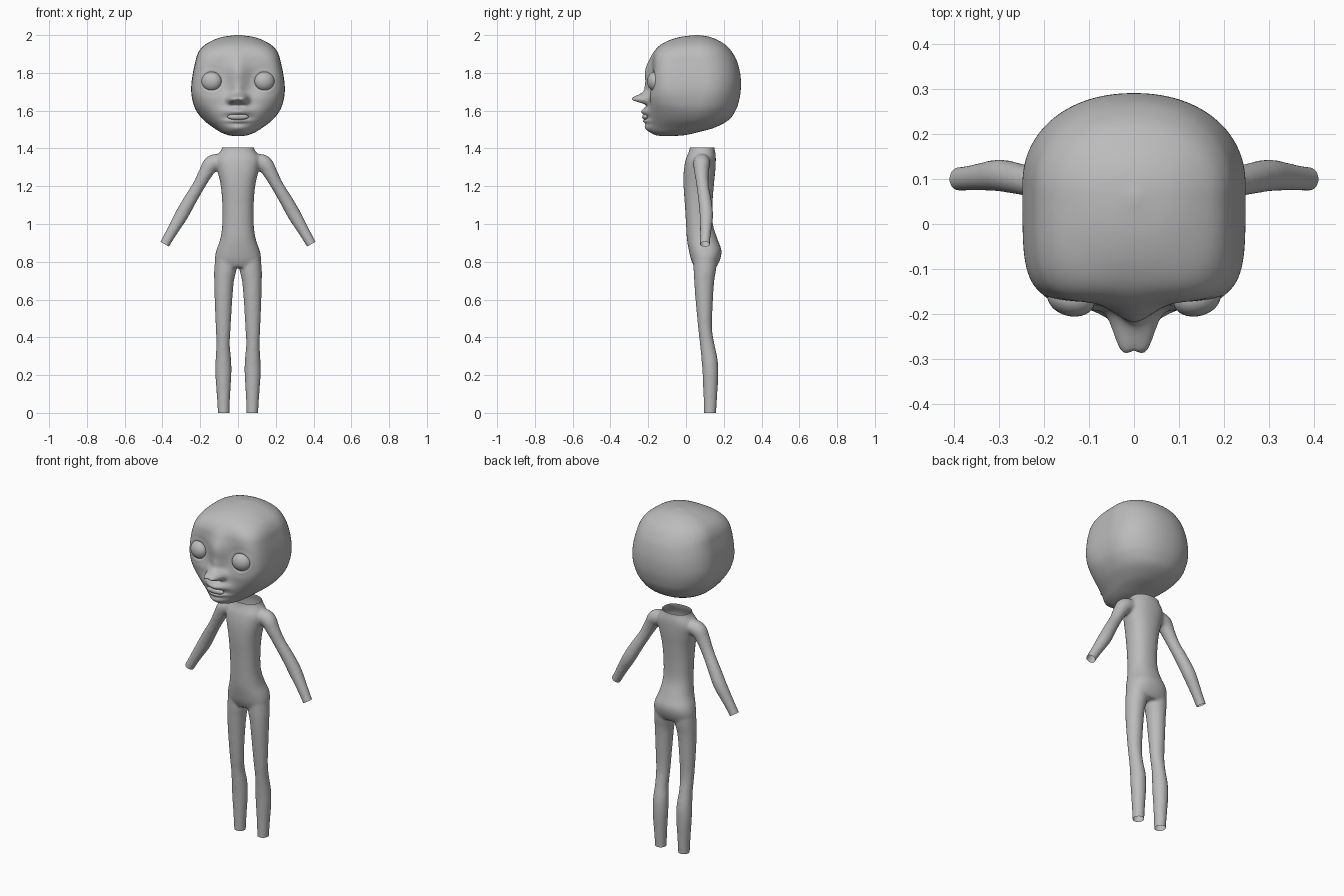
import bpy, bmesh
from math import sin, cos, pi, exp, hypot
from mathutils import Vector

cube = bpy.data.objects.get("Cube")
if cube:
    bpy.data.objects.remove(cube)

clay = bpy.data.materials.new("clay_grey")
clay.use_nodes = True
clay.diffuse_color = (0.5, 0.5, 0.5, 1)
clay.node_tree.nodes["Principled BSDF"].inputs["Base Color"].default_value = (0.5, 0.5, 0.5, 1)


def make_object(name, bm):
    bmesh.ops.recalc_face_normals(bm, faces=bm.faces)
    for f in bm.faces:
        f.smooth = True
    mesh = bpy.data.meshes.new(name)
    bm.to_mesh(mesh)
    bm.free()
    mesh.materials.append(clay)
    ob = bpy.data.objects.new(name, mesh)
    bpy.context.collection.objects.link(ob)
    return ob


def resample(rows, steps):
    """Smooth curve through the rows of a section table."""
    out = []
    for i in range(len(rows) - 1):
        a, b, c, d = (rows[min(max(i + k, 0), len(rows) - 1)] for k in (-1, 0, 1, 2))
        for s in range(steps):
            t = s / steps
            out.append([q + 0.5 * t * (r - p + t * (2*p - 5*q + 4*r - e + t * (3*(q - r) + e - p)))
                        for p, q, r, e in zip(a, b, c, d)])
    out.append(list(rows[-1]))
    return out


def loft(bm, rings):
    """Skin closed rings of points and cap both ends."""
    loops = [[bm.verts.new(p) for p in ring] for ring in rings]
    n = len(loops[0])
    for lo, hi in zip(loops, loops[1:]):
        for i in range(n):
            j = (i + 1) % n
            bm.faces.new((lo[i], lo[j], hi[j], hi[i]))
    bm.faces.new(loops[0][::-1])
    bm.faces.new(loops[-1])


def oval(cx, cy, z, rx, ry_front, ry_back, n_front=2, n_back=2, count=32):
    """Horizontal superellipse with its own front and back."""
    pts = []
    for i in range(count):
        t = 2 * pi * i / count
        c, s = cos(t), sin(t)
        n, ry = (n_front, ry_front) if s < 0 else (n_back, ry_back)
        r = (abs(c) ** n + abs(s) ** n) ** (-1 / n)
        pts.append(Vector((cx + rx * r * c, cy + ry * r * s, z)))
    return pts


# Body: torso, legs and arms, blended into one skin
bm = bmesh.new()
torso = [  # height, half width, front, back
    (0.77, .105, .045, .16), (0.81, .122, .027, .18), (0.86, .115, .015, .188),
    (0.92, .094, .005, .167), (1.0, .083, .0, .142), (1.1, .083, -.006, .14),
    (1.2, .091, -.013, .147), (1.28, .108, -.012, .155), (1.34, .118, -.002, .158),
    (1.375, .1, .012, .156), (1.40, .085, .02, .15), (1.45, .08, .022, .147)]
loft(bm, [oval(0, (f + b) / 2, z, w, (b - f) / 2, (b - f) / 2, 2.3, 2.3)
          for z, w, f, b in resample(torso, 4)])
leg = [  # height, inner, outer, front, back
    (-.05, .045, .106, .095, .16), (0, .045, .107, .095, .16), (0.1, .041, .113, .092, .166),
    (0.2, .035, .12, .088, .171), (0.28, .036, .119, .082, .168), (0.36, .043, .115, .074, .152),
    (0.45, .039, .118, .064, .138), (0.6, .03, .124, .05, .143), (0.7, .021, .126, .043, .15),
    (0.76, .008, .126, .04, .16), (0.83, .012, .12, .04, .165)]
arm = [  # centre and radius
    (.07, .085, 1.33, .04), (.135, .083, 1.322, .045), (.17, .082, 1.272, .038),
    (.207, .088, 1.205, .033), (.255, .1, 1.125, .035), (.30, .108, 1.045, .036),
    (.35, .104, .96, .03), (.388, .1, .893, .027), (.412, .1, .85, .027)]
for side in (1, -1):
    loft(bm, [oval(side * (i + o) / 2, (f + b) / 2, z, (o - i) / 2, (b - f) / 2, (b - f) / 2)
              for z, i, o, f, b in resample(leg, 4)])
    path = resample(arm, 4)
    rings = []
    for k, (x, y, z, r) in enumerate(path):
        p, q = path[max(k - 1, 0)], path[min(k + 1, len(path) - 1)]
        along = Vector((q[0] - p[0], 0, q[2] - p[2])).normalized()
        across = along.cross(Vector((0, 1, 0)))
        ring = [Vector((x, y, z)) + r * (cos(a) * across + sin(a) * Vector((0, 1, 0)))
                for a in (2 * pi * i / 24 for i in range(24))]
        rings.append([Vector((side * v.x, v.y, v.z)) for v in ring])
    loft(bm, rings)
body = make_object("body", bm)
remesh = body.modifiers.new("blend", 'REMESH')
remesh.mode = 'VOXEL'
remesh.voxel_size = 0.007
remesh.use_smooth_shade = True
smooth = body.modifiers.new("soften", 'SMOOTH')
smooth.factor = 0.5
smooth.iterations = 12
bpy.context.view_layer.objects.active = body
for name in ("blend", "soften"):
    bpy.ops.object.modifier_apply(modifier=name)

# Cut neck, ankles and wrists open
bm = bmesh.new()
bm.from_mesh(body.data)


def cut_open(point, normal, inside):
    """Cut away what lies beyond a plane, on the chosen limb only."""
    faces = [f for f in bm.faces if all(inside(v.co) for v in f.verts)]
    edges = {e for f in faces for e in f.edges}
    verts = {v for f in faces for v in f.verts}
    bmesh.ops.bisect_plane(bm, geom=[*verts, *edges, *faces], plane_co=point,
                           plane_no=normal, clear_outer=True)


cut_open((0, 0, 1.405), (0, 0, 1), lambda p: p.z > 1.3)
cut_open((0, 0, 0), (0, 0, -1), lambda p: p.z < .2)
for side in (1, -1):
    cut_open((side * .388, .1, .893), (side * .5, 0, -.87), lambda p: p.x * side > .25)
bm.to_mesh(body.data)
bm.free()

# Head: squarish loft with a sculpted face
head = [  # height, half width, front, back, front squareness
    (1.465, .012, -.12, -.09, 2), (1.47, .05, -.155, -.01, 2), (1.485, .09, -.178, .06, 2.1),
    (1.51, .13, -.19, .15, 2.2), (1.55, .182, -.197, .225, 2.4), (1.6, .221, -.197, .262, 2.9),
    (1.65, .24, -.19, .28, 3.8), (1.71, .248, -.182, .29, 4.8), (1.78, .242, -.178, .289, 5.2),
    (1.85, .228, -.175, .274, 5), (1.9, .214, -.168, .25, 4.2), (1.94, .186, -.143, .219, 3.3),
    (1.97, .139, -.095, .175, 2.6), (1.99, .083, -.03, .126, 2.3), (2.0, .012, .045, .07, 2)]
bumps = [  # across, height, spread across, spread up, push
    (0, 1.80, .055, .085, .04), (0, 1.71, .035, .04, .022), (0, 1.664, .04, .027, .08),
    (.032, 1.658, .022, .022, .042), (.02, 1.63, .014, .009, -.012), (0, 1.595, .06, .024, .04),
    (0, 1.546, .055, .012, .026), (0, 1.51, .06, .028, .028), (.13, 1.765, .05, .05, -.016),
    (.13, 1.68, .06, .04, .008)]


def push(x, z):
    total = sum(a * exp(-((x - u) / su) ** 2 - ((z - v) / sv) ** 2) for u, v, su, sv, a in bumps)
    rim = hypot(x - .14, z - 1.755) - .056
    return total + .004 * exp(-(rim / .011) ** 2)


bm = bmesh.new()
rings = []
for z, w, f, b, n in resample(head, 10):
    c = f + (b - f) * .57
    ring = oval(0, c, z, w, c - f, b - c, n, 2.15, 200)
    for v in ring:
        v.y -= push(abs(v.x), z) * min(1, max(0, (-v.y - .03) / .1))
    rings.append(ring)
loft(bm, rings)
make_object("head", bm)


def ellipsoid(name, centre, scale, turn=0):
    bm = bmesh.new()
    bmesh.ops.create_uvsphere(bm, u_segments=32, v_segments=16, radius=1)
    ob = make_object(name, bm)
    ob.location, ob.scale, ob.rotation_euler.z = centre, scale, turn


# Eyes and the inside of the mouth
for name, side in (("left_eye", 1), ("right_eye", -1)):
    ellipsoid(name, (side * .14, -.165, 1.755), (.054, .04, .051), side * .25)
ellipsoid("mouth", (0, -.214, 1.567), (.056, .018, .017))
